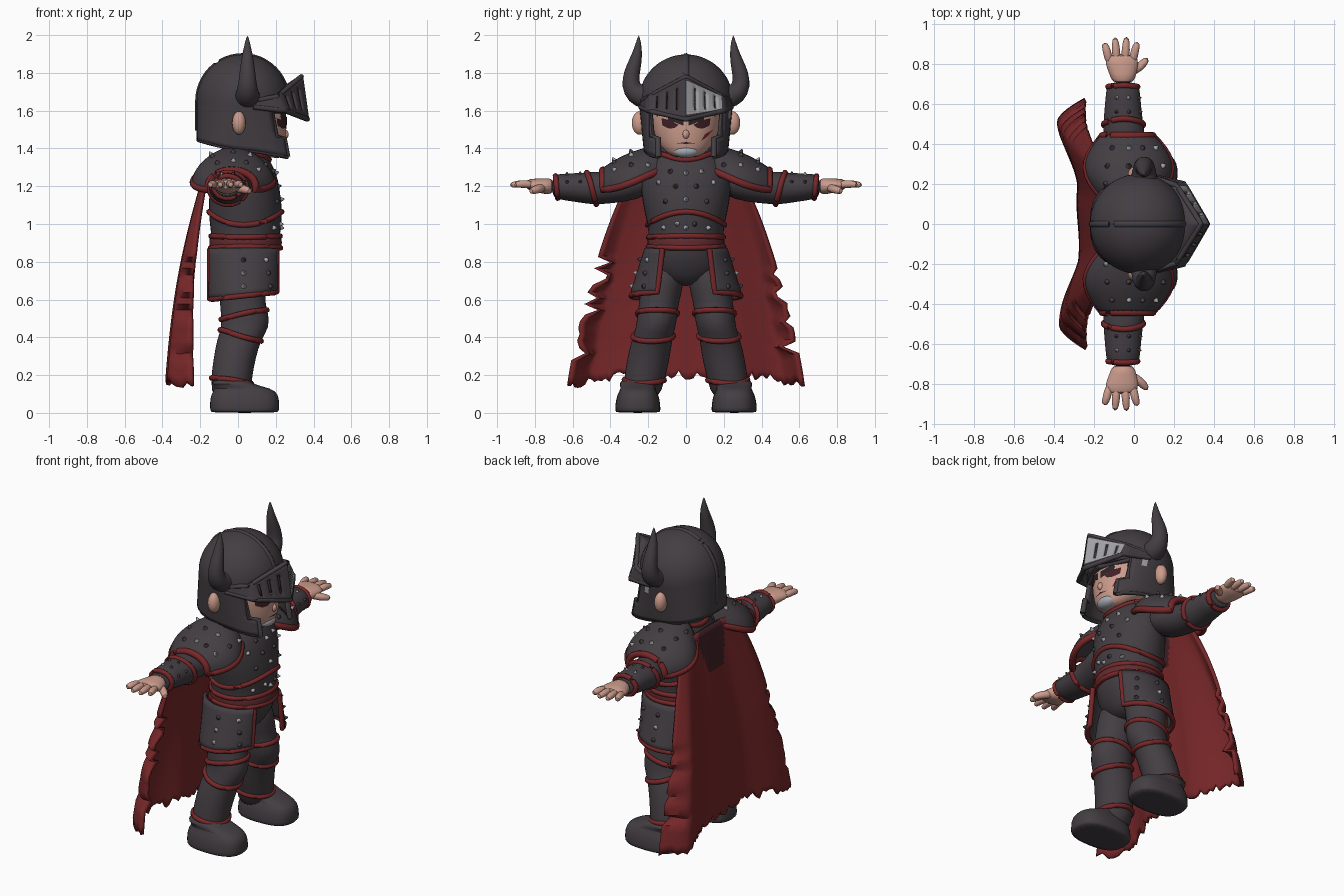
import bpy, bmesh, math, random
from math import sin, cos, pi, radians
from mathutils import Vector
from mathutils.bvhtree import BVHTree

random.seed(4)
if "Cube" in bpy.data.objects:
    bpy.data.objects.remove(bpy.data.objects["Cube"])


def material(name, *rgb):
    m = bpy.data.materials.new(name)
    m.use_nodes = True
    m.diffuse_color = (*rgb, 1)
    m.node_tree.nodes["Principled BSDF"].inputs["Base Color"].default_value = (*rgb, 1)
    return m


ARMOUR = material("dark_armour", .057, .048, .055)
RED = material("red_cloth", .185, .02, .022)
BELT = material("worn_red_leather", .12, .024, .028)
SKIN = material("skin", .6, .33, .26)
SILVER = material("worn_silver", .36, .36, .38)
BEARD = material("grey_beard", .38, .4, .45)
MAROON = material("dark_maroon", .05, .014, .018)
BLACK = material("black_brow", .025, .018, .02)


def finish(name, bm, *mats, subdivide=0, thick=0):
    """Turn a bmesh into a smooth shaded object."""
    bmesh.ops.recalc_face_normals(bm, faces=bm.faces)
    me = bpy.data.meshes.new(name)
    bm.to_mesh(me)
    bm.free()
    for m in mats:
        me.materials.append(m)
    me.shade_smooth()
    me.set_sharp_from_angle(angle=radians(50))
    ob = bpy.data.objects.new(name, me)
    bpy.context.collection.objects.link(ob)
    if thick:
        mod = ob.modifiers.new("thickness", "SOLIDIFY")
        mod.thickness, mod.offset = thick, 0
    if subdivide:
        mod = ob.modifiers.new("smooth", "SUBSURF")
        mod.levels = mod.render_levels = subdivide
    return ob


def skin_rings(bm, rings, closed=False):
    rows = [[bm.verts.new(p) for p in r] for r in rings]
    n = len(rows[0])
    for a, b in zip(rows, rows[1:] + rows[:1] if closed else rows[1:]):
        for i in range(n):
            bm.faces.new((a[i], a[(i + 1) % n], b[(i + 1) % n], b[i]))
    if not closed:
        bm.faces.new(rows[0])
        bm.faces.new(rows[-1])


def loft(name, mat, sections, axis="z", square=1.0, n=20):
    """Stack ellipses (x, y, z, radius x, other radius) along an axis."""
    rings = []
    for x, y, z, rx, ro in sections:
        ring = []
        for i in range(n):
            c, s = cos(2 * pi * i / n), sin(2 * pi * i / n)
            c, s = (math.copysign(abs(k) ** square, k) for k in (c, s))
            ring.append((x + rx * c, y + ro * s, z) if axis == "z" else (x + rx * c, y, z + ro * s))
        rings.append(ring)
    bm = bmesh.new()
    skin_rings(bm, rings)
    return finish(name, bm, mat, subdivide=1)


def tube(name, mat, pts, radii, closed=False, n=8):
    """Sweep a circle along a path with one or several radii."""
    pts = [Vector(p) for p in pts]
    m, rings = len(pts), []
    for i, p in enumerate(pts):
        a, b = (pts[i - 1], pts[(i + 1) % m]) if closed else (pts[max(i - 1, 0)], pts[min(i + 1, m - 1)])
        t = (b - a).normalized()
        side = t.cross(Vector((1, .13, .21)) if abs(t.x) < .8 else Vector((.1, .2, 1))).normalized()
        up = t.cross(side)
        r = radii if isinstance(radii, float) else radii[i]
        rings.append([p + (side * cos(2 * pi * k / n) + up * sin(2 * pi * k / n)) * r for k in range(n)])
    bm = bmesh.new()
    skin_rings(bm, rings, closed)
    return finish(name, bm, mat, subdivide=0 if isinstance(radii, float) else 1)


def sheet(name, f, nu, nv, mats, thick=.02, wrap=False, hole=None, paint=None):
    """Grid surface f(u, v); hole drops faces and paint picks their material."""
    bm = bmesh.new()
    g = [[bm.verts.new(f(i / nu, j / nv)) for j in range(nv + 1)] for i in range(nu if wrap else nu + 1)]
    for i in range(nu):
        for j in range(nv):
            u, v, k = (i + .5) / nu, (j + .5) / nv, (i + 1) % len(g)
            if not (hole and hole(u, v)):
                face = bm.faces.new((g[i][j], g[k][j], g[k][j + 1], g[i][j + 1]))
                face.material_index = paint(u, v) if paint else 0
    bmesh.ops.remove_doubles(bm, verts=bm.verts, dist=.0002)
    bmesh.ops.delete(bm, geom=[v for v in bm.verts if not v.link_faces], context="VERTS")
    return finish(name, bm, *mats, thick=thick)


def ball(name, mat, centre, size):
    bm = bmesh.new()
    bmesh.ops.create_uvsphere(bm, u_segments=20, v_segments=12, radius=1)
    for v in bm.verts:
        v.co = Vector(centre) + v.co * Vector(size)
    return finish(name, bm, mat)


def tree(ob):
    return BVHTree.FromObject(ob, bpy.context.evaluated_depsgraph_get())


def band(name, ob, centre, height, r=.015, axis="z"):
    """Red trim that hugs an object all the way round."""
    surf, pts = tree(ob), []
    for i in range(32):
        a = 2 * pi * i / 32
        d = Vector((cos(a), sin(a), 0)) if axis == "z" else Vector((cos(a), 0, sin(a)))
        o = Vector(centre) + (Vector((0, 0, height(a))) if axis == "z" else Vector((0, height(a), 0)))
        hit = surf.ray_cast(o + d * .6, -d)[0]
        if hit:
            pts.append(hit)
    tube(name, RED, pts, r, closed=True)


def studs(name, ob, rays, size=.017):
    """Small cone spikes where rays (from, toward) meet an object."""
    surf, bm = tree(ob), bmesh.new()
    for o, target in rays:
        hit, normal, _, _ = surf.ray_cast(Vector(o), (Vector(target) - Vector(o)).normalized())
        if hit:
            normal = normal if normal.dot(Vector(o) - hit) > 0 else -normal
            mat = Vector((0, 0, 1)).rotation_difference(normal).to_matrix().to_4x4()
            mat.translation = hit + normal * size * .4
            new = bmesh.ops.create_cone(bm, segments=7, radius1=size, radius2=size * .2, depth=size * 1.4,
                                        cap_ends=True, matrix=mat)["verts"]
            shade = int(random.random() < .35)
            for face in {q for v in new for q in v.link_faces}:
                face.material_index = shade
    finish(name, bm, ARMOUR, SILVER)


def decal(name, mat, surf, pts):
    """Thin painted patch laid on the face, outline in (y, z)."""
    bm = bmesh.new()
    mid = tuple(sum(k) / len(pts) for k in zip(*pts))
    vs = [bm.verts.new((surf.ray_cast(Vector((1, y, z)), Vector((-1, 0, 0)))[0] or Vector((.2, y, z)))
                       + Vector((.005, 0, 0))) for y, z in [mid] + pts]
    for a, b in zip(vs[1:], vs[2:] + vs[1:2]):
        bm.faces.new((vs[0], a, b))
    finish(name, bm, mat)


# Torso with belt, trims and studs
torso = loft("torso", ARMOUR, [(x, 0, z, rx, ry) for z, x, rx, ry in (
    (1.44, .02, .08, .09), (1.37, .02, .13, .17), (1.28, .035, .17, .24), (1.18, .035, .19, .245),
    (1.05, .04, .2, .22), (.97, .04, .185, .2), (.88, .04, .185, .2), (.8, .03, .17, .21),
    (.73, .02, .14, .18), (.67, .02, .09, .08))])
belt = loft("belt", BELT, [(.04, 0, z, r, r + .012) for z, r in ((.865, .185), (.875, .197), (.935, .194), (.945, .183))])
for label, ob, z, dip in (("collar", torso, 1.36, -.02), ("chest", torso, 1.03, .035),
                          ("belt_top", belt, .933, .003), ("belt_bottom", belt, .877, -.003)):
    band(label + "_trim", ob, (.03, 0, z), lambda a: dip * cos(2 * a))
studs("torso_studs", torso, [((1, y, z), (0, y * .9, z)) for y, z in (
    (0, 1.27), (.09, 1.28), (-.09, 1.28), (.16, 1.22), (-.16, 1.22), (.06, 1.2), (-.06, 1.2), (.12, 1.12),
    (-.12, 1.12), (0, 1.13), (.05, 1), (-.05, 1), (0, .98), (.13, .98), (-.13, .98))])

# Head and face
head = loft("head", SKIN, [(x, 0, z, rx, ry) for z, x, rx, ry in (
    (1.35, .17, .05, .06), (1.38, .15, .09, .11), (1.44, .1, .155, .16), (1.52, .07, .19, .185),
    (1.6, .06, .2, .19), (1.7, .05, .17, .17))])
face = tree(head)
ball("nose", SKIN, (.25, 0, 1.475), (.018, .018, .024))
ball("goatee", BEARD, (.203, 0, 1.385), (.045, .068, .036))
decal("mouth", MAROON, face, [(-.05, 1.427), (0, 1.434), (.05, 1.427), (0, 1.424)])
decal("cheek_scar", RED, face, [(.08, 1.44), (.1, 1.475), (.145, 1.5), (.11, 1.46)])
for s, label in ((1, "left"), (-1, "right")):
    decal(label + "_eye", MAROON, face, [(s * y, z) for y, z in (
        (.04, 1.525), (.06, 1.508), (.09, 1.505), (.125, 1.522), (.13, 1.56), (.085, 1.55))])
    decal(label + "_brow", BLACK, face, [(s * y, z) for y, z in (
        (.012, 1.52), (.08, 1.546), (.155, 1.57), (.155, 1.6), (.08, 1.585), (.012, 1.565))])
    ball(label + "_ear", SKIN, (.005, s * .245, 1.535), (.036, .042, .062))


# Helmet with open face
def helmet_point(u, v):
    a = 2 * pi * u
    c, s = cos(a), sin(a)
    q = min(v / .6, 1) * pi / 2
    low = max(v - .6, 0) / .4
    c, s = (math.copysign(abs(k) ** (1 - .25 * low), k) for k in (c, s))
    bottom = 1.395 - .05 * cos(a)
    z = 1.65 + .235 * cos(q) if v < .6 else 1.65 + (bottom - 1.65) * low
    return (.025 + c * sin(q) * (.232 + .05 * low * (c > 0)), s * sin(q) * (.237 - .025 * low), z)


def face_opening(u, v):
    a = min(u, 1 - u) * 360
    return v > .67 and a < (52 if v < .86 else 38)


sheet("helmet", helmet_point, 48, 30, [ARMOUR, SILVER], .025, wrap=True, hole=face_opening,
      paint=lambda u, v: int(.18 < u < .21 and .67 < v < .74))
tube("helmet_crest", ARMOUR, [helmet_point(.5 * (k > 0), abs(k)) for k in [i / 20 for i in range(-12, 19)]], .02)
rim = [(.105, 1), (.105, .87), (.145, .86), (.145, .67), (0, .67)]
for s, label in ((1, "left"), (-1, "right")):
    tube(label + "_cheek_rim", ARMOUR, [helmet_point(s * u % 1, v) for u, v in rim], .016)
    tube(label + "_helmet_rim", ARMOUR, [helmet_point(s * (.105 + .395 * k / 12) % 1, 1) for k in range(13)], .013)
    tube(label + "_horn", ARMOUR, [(.05, s * y, z) for y, z in (
        (.16, 1.67), (.22, 1.675), (.27, 1.69), (.295, 1.735), (.288, 1.8), (.268, 1.86), (.252, 1.93), (.25, 2))],
        [.072, .07, .062, .052, .044, .036, .022, .003], n=12)


# Pointed visor with slits, one half worn to bare metal
def visor_point(u, v):
    w = abs(2 * u - 1)
    top = [Vector(p) for p in ((.335, 0, 1.78), (.21, .195, 1.675), (.08, .235, 1.65))]
    low = [Vector(p) for p in ((.367, 0, 1.555), (.25, .2, 1.6), (.08, .24, 1.62))]
    i, t = (0, w / .75) if w < .75 else (1, (w - .75) / .25)
    p = top[i].lerp(top[i + 1], t).lerp(low[i].lerp(low[i + 1], t), v)
    return (p.x, math.copysign(p.y, u - .5), p.z)


def visor_roof(u, v):
    x, y, z = visor_point(u, 0)
    return (x + (.06 - x) * v, y * (1 - .25 * v), z + (1.6 - z) * v)


def slit(u, v):
    return .2 < v < .8 and int(abs(2 * u - 1) * 20) in (3, 7, 11)


sheet("visor", visor_point, 40, 10, [ARMOUR, SILVER], .02, hole=slit,
      paint=lambda u, v: int(.5 < u < .85 and .1 < v < .9))
sheet("visor_roof", visor_roof, 40, 4, [ARMOUR])
for v, label in ((0, "top"), (1, "bottom")):
    tube("visor_edge_" + label, ARMOUR, [visor_point(k / 24, v) for k in range(25)], .014)

for s, label in ((1, "left"), (-1, "right")):
    # Arm, bracer trims and hand
    arm = loft(label + "_arm", ARMOUR, [(x, s * y, z, rx, rz) for y, x, z, rx, rz in (
        (.16, -.02, 1.25, .12, .1), (.35, -.04, 1.2, .11, .09), (.44, -.05, 1.19, .1, .083), (.46, -.05, 1.19, .104, .09),
        (.53, -.055, 1.19, .098, .083), (.62, -.055, 1.195, .088, .073), (.72, -.055, 1.2, .084, .066))], "y")
    for y, tilt in ((.5, .025), (.685, .006)):
        band(label + "_arm_trim", arm, (-.05, s * y, 1.2), lambda a: s * tilt * sin(a), axis="y")
    studs(label + "_arm_studs", arm, [((-.05 + cos(a), s * y, 1.2 + sin(a)), (-.05, s * y, 1.2))
                                      for y in (.56, .63) for a in (.3, 1.2, 2.1)], .012)
    loft(label + "_palm", SKIN, [(x, s * y, z, rx, rz) for y, x, z, rx, rz in (
        (.7, -.055, 1.2, .055, .045), (.75, -.055, 1.2, .068, .042), (.8, -.06, 1.205, .086, .036),
        (.85, -.065, 1.21, .078, .026))], "y")
    for x, tip, spread in ((-.122, .905, -.028), (-.085, .935, -.01), (-.045, .937, .008), (-.008, .91, .026)):
        tube(label + "_finger", SKIN, [(x, s * .8, 1.205), (x + spread * .5, s * .87, 1.215), (x + spread, s * tip, 1.205)],
             [.023, .024, .016])
    tube(label + "_thumb", SKIN, [(-.03, s * .75, 1.195), (.035, s * .785, 1.185), (.07, s * .83, 1.17)], [.03, .028, .016])

    # Shoulder plate
    def shoulder(u, v):
        start = radians(28 - 40 * u)
        a = start + (pi - 2 * start) * v
        return (-.02 - .012 * u + (.13 - .005 * u + .085 * sin(pi * u)) * cos(a), s * (.11 + .33 * u),
                1.2 + (.205 - .12 * u * u) * sin(a))
    plate = sheet(label + "_shoulder_plate", shoulder, 14, 20, [ARMOUR])
    edge = [(k / 10, 0) for k in range(10)] + [(1, k / 16) for k in range(17)] + [(1 - k / 10, 1) for k in range(1, 11)]
    tube(label + "_shoulder_trim", RED, [shoulder(*p) for p in edge], .02)
    studs(label + "_shoulder_studs", plate, [((-.02 + cos(a), s * y, 1.2 + sin(a)), (-.02, s * y, 1.2))
                                             for y in (.2, .29, .38) for a in (.6, 1.1, 1.6, 2.2)])

    # Hip plate
    def hip(u, v):
        a = radians(-75 + 145 * u)
        return (.03 + .185 * sin(a), s * (.08 + (.13 + .08 * v) * cos(a)), .87 - (.25 - .02 * sin(a)) * v)
    plate = sheet(label + "_hip_plate", hip, 18, 8, [ARMOUR])
    edge = [(0, k / 6) for k in range(6)] + [(k / 16, 1) for k in range(17)] + [(1, 1 - k / 6) for k in range(1, 7)]
    tube(label + "_hip_trim", RED, [hip(*p) for p in edge], .015)
    studs(label + "_hip_studs", plate, [((.03 + sin(a), s * (.1 + cos(a)), z), (.03, s * .1, z))
                                        for z in (.67, .74, .81) for a in (0, .85)])

    # Leg, knee trims and boot
    leg = loft(label + "_leg", ARMOUR, [(x, s * y, z, rx, ry) for z, x, y, rx, ry in (
        (.82, .01, .1, .13, .1), (.68, .02, .125, .13, .115), (.57, .025, .145, .12, .105), (.53, .035, .15, .128, .108),
        (.45, .04, .16, .128, .105), (.39, .005, .18, .118, .108), (.28, -.02, .2, .112, .115), (.18, -.035, .22, .11, .108),
        (.06, -.04, .24, .1, .1))])
    for z, rise in ((.52, .025), (.41, -.03), (.17, -.015)):
        band(label + "_leg_trim", leg, (0, s * (.29 - .26 * z), z), lambda a: rise * cos(a))
    loft(label + "_boot", ARMOUR, [(x, s * .255, z, rx, ry) for z, x, rx, ry in (
        (0, .035, .18, .118), (.01, .035, .184, .121), (.05, .035, .186, .12), (.1, .035, .18, .11), (.13, .03, .15, .088),
        (.15, -.03, .11, .1), (.18, -.04, .1, .09))], square=.75)

# Tattered cape with edges that curl forward
bottom_rag = [random.uniform(-.025, .025) for _ in range(80)]
side_rag = [.09 * random.random() ** 4 for _ in range(80)]


def cape_point(u, v):
    w = 2 * u - 1
    m = abs(w)
    width = .2 + .42 * v ** .6 - (side_rag[int(v * 36) + 40 * (w > 0)] * m ** 6 if .45 < v < .93 else 0)
    curl = sin(pi / 2 * min(max((m - .3) / .55, 0), 1)) ** 1.5 - 1.3 * (max(m - .82, 0) / .18) ** 1.5
    z = 1.33 - 1.13 * v + v ** 12 * (bottom_rag[int(u * 64)] - .06 * m ** 4)
    return (-.155 - .035 * sin(pi * v) - v * (.115 + .1 * curl + .006 * sin(9 * w)), w * width, z)


sheet("cape", cape_point, 64, 36, [RED, MAROON], .022,
      paint=lambda u, v: int(v < .22 and abs(u - .5) < .27 - .8 * v))
